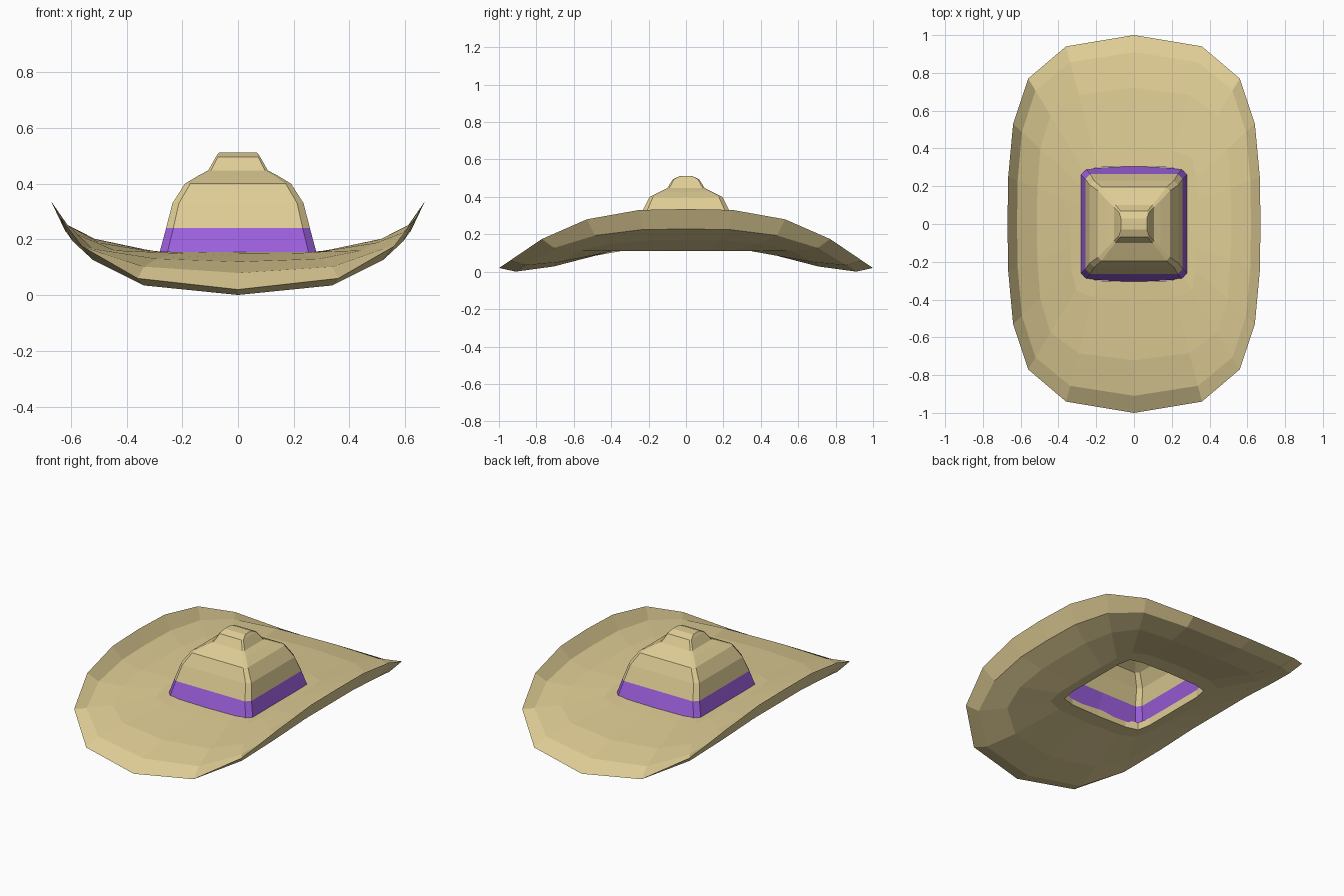
import bpy, bmesh

cube = bpy.data.objects.get("Cube")
if cube:
    bpy.data.objects.remove(cube, do_unlink=True)


def material(name, rgb):
    m = bpy.data.materials.new(name)
    m.use_nodes = True
    m.diffuse_color = (*rgb, 1)
    m.node_tree.nodes["Principled BSDF"].inputs["Base Color"].default_value = (*rgb, 1)
    return m


straw = material("straw", (0.74, 0.61, 0.30))
purple = material("purple band", (0.33, 0.115, 0.72))


def full_ring(quarter):
    """Mirror a quarter outline (from x=0 round to y=0) into a closed ring."""
    half = quarter + [(x, -y, z) for x, y, z in quarter[-2::-1]]
    return half + [(-x, y, z) for x, y, z in half[-2:0:-1]]


def loft(name, rings, mats, closed=False, cap=False, rule=None):
    """Skin a list of rings with quads."""
    bm = bmesh.new()
    loops = [[bm.verts.new(p) for p in r] for r in rings]
    pairs = list(zip(loops, loops[1:])) + ([(loops[-1], loops[0])] if closed else [])
    for a, b in pairs:
        for i in range(len(a)):
            j = (i + 1) % len(a)
            bm.faces.new((a[i], a[j], b[j], b[i]))
    if cap:
        bm.faces.new(loops[-1])
    bmesh.ops.recalc_face_normals(bm, faces=bm.faces[:])
    if rule:
        for f in bm.faces:
            f.material_index = rule(f.calc_center_median())
    me = bpy.data.meshes.new(name)
    bm.to_mesh(me)
    bm.free()
    for m in mats:
        me.materials.append(m)
    ob = bpy.data.objects.new(name, me)
    bpy.context.collection.objects.link(ob)
    return ob


# Brim: blend from the crown opening out to the upswept rim
rim = [(0, 1, 0.02), (0.36, 0.94, 0.06), (0.56, 0.77, 0.175),
       (0.64, 0.53, 0.28), (0.666, 0.25, 0.33), (0.67, 0, 0.335)]
opening = [(0, 0.305), (0.19, 0.30), (0.265, 0.28), (0.28, 0.2), (0.28, 0.1), (0.28, 0)]
swell = [1, 0.85, 0.5, 0.4, 0.35, 0.35]
base_z, under_z = 0.155, 0.11


def brim_ring(out, rise, thick=0.0, flat=None):
    quarter = []
    for (rx, ry, rz), (ox, oy), s in zip(rim, opening, swell):
        z = base_z + (rz - base_z) * rise - thick * s
        quarter.append((ox + (rx - ox) * out, oy + (ry - oy) * out,
                        z if flat is None else flat))
    return full_ring(quarter)


loft("brim", [
    brim_ring(0, 0),
    brim_ring(0.14, 0.05),
    brim_ring(0.6, 0.26),
    brim_ring(0.87, 0.56),
    brim_ring(1, 1),
    brim_ring(0.87, 0.56, 0.079),
    brim_ring(0.58, 0.26, 0.092),
    brim_ring(0.14, 0, flat=under_z),
    brim_ring(0, 0, flat=under_z),
], [straw], closed=True)

# Crown: rounded square levels as (half width, half depth, height)
levels = [(0.284, 0.292, 0.143), (0.258, 0.265, 0.24), (0.235, 0.23, 0.33),
          (0.19, 0.195, 0.40), (0.14, 0.135, 0.43), (0.107, 0.10, 0.447),
          (0.08, 0.07, 0.495), (0.068, 0.03, 0.512)]
crown_rings = []
for hx, hy, z in levels:
    cut = 0.1 * min(hx, hy)
    bulge = 0.018 if z < 0.2 else 0
    crown_rings.append(full_ring([(0, hy + bulge, z), (hx - cut, hy, z),
                                  (hx, hy - cut, z), (hx, 0, z)]))
loft("crown", crown_rings, [straw, purple], cap=True,
     rule=lambda c: 1 if c.z < 0.24 else 0)
